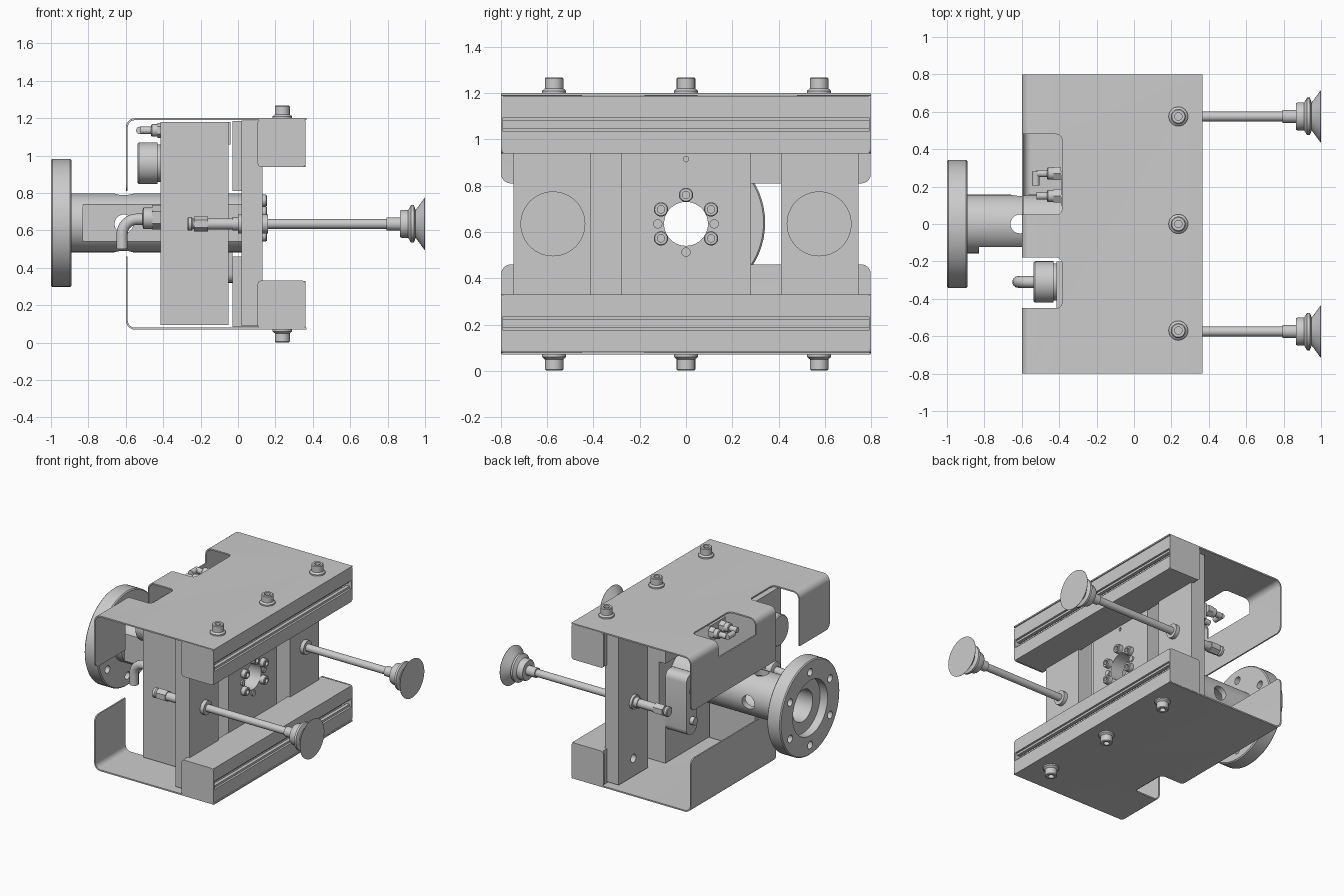
import bpy, bmesh, math
from mathutils import Vector

if "Cube" in bpy.data.objects:
    bpy.data.objects.remove(bpy.data.objects["Cube"])

ZC = 0.635  # mid height of the gripper


def finish(bm, name, smooth=True):
    bmesh.ops.recalc_face_normals(bm, faces=bm.faces[:])
    me = bpy.data.meshes.new(name)
    bm.to_mesh(me)
    bm.free()
    ob = bpy.data.objects.new(name, me)
    bpy.context.collection.objects.link(ob)
    if smooth:
        shade(ob)
    return ob


def shade(ob):
    bpy.ops.object.select_all(action='DESELECT')
    ob.select_set(True)
    bpy.context.view_layer.objects.active = ob
    bpy.ops.object.shade_smooth_by_angle(angle=math.radians(35))


def box(name, x, y, z, round_axis=None, r=0.03):
    bm = bmesh.new()
    bmesh.ops.create_cube(bm, size=1)
    for v in bm.verts:
        v.co = [(a[0] + a[1]) / 2 + c * abs(a[1] - a[0]) for c, a in zip(v.co, (x, y, z))]
    if round_axis is not None:
        es = [e for e in bm.edges
              if abs((e.verts[0].co - e.verts[1].co).normalized()[round_axis]) > 0.9]
        bmesh.ops.bevel(bm, geom=es, offset=r, segments=5, affect='EDGES', profile=0.5)
    return finish(bm, name)


def lathe(name, profile, origin, axis, n=40, closed=False):
    """Turn (distance, radius) points around an axis."""
    q = Vector((0, 0, 1)).rotation_difference(Vector(axis))
    bm = bmesh.new()
    rings = []
    for t, r in profile:
        rings.append([bm.verts.new(q @ Vector((r * math.cos(2 * math.pi * i / n),
                                               r * math.sin(2 * math.pi * i / n), t)) + Vector(origin))
                      for i in range(n)])
    pairs = list(zip(rings, rings[1:])) + ([(rings[-1], rings[0])] if closed else [])
    for a, b in pairs:
        for i in range(n):
            j = (i + 1) % n
            bm.faces.new((a[i], a[j], b[j], b[i]))
    if not closed:
        bm.faces.new(rings[0])
        bm.faces.new(rings[-1])
    return finish(bm, name)


def cyl(name, origin, axis, length, r, n=32):
    return lathe(name, [(0, r), (length, r)], origin, axis, n)


def extrude_y(bm, pts, y0, y1):
    a = [bm.verts.new((x, y0, z)) for x, z in pts]
    b = [bm.verts.new((x, y1, z)) for x, z in pts]
    bm.faces.new(a)
    bm.faces.new(b)
    for i in range(len(pts)):
        j = (i + 1) % len(pts)
        bm.faces.new((a[i], a[j], b[j], b[i]))


def cut(ob, cutters):
    for c in cutters:
        m = ob.modifiers.new("cut", 'BOOLEAN')
        m.operation, m.solver, m.object = 'DIFFERENCE', 'EXACT', c
        bpy.context.view_layer.objects.active = ob
        bpy.ops.object.modifier_apply(modifier=m.name)
        bpy.data.objects.remove(c, do_unlink=True)
    shade(ob)


X = (1, 0, 0)

# Robot flange and tube, with bolt holes, milled flat and cross holes
tube = lathe("flange_tube", [(-1, .2), (-1, .335), (-.993, .342), (-.897, .342), (-.89, .335), (-.89, .157),
                             (.02, .157), (.02, .115), (-.94, .115), (-.94, .2)],
             (0, 0, ZC + .005), X, 64, True)
holes = [cyl("cutter", (-1.1, .265 * math.cos(a), ZC + .265 * math.sin(a)), X, .4, .027, 20)
         for a in [math.pi / 3 * k + math.pi / 6 for k in range(6)]]
holes += [box("cutter", (-.83, .1), (-.4, -.122), (.3, 1)),
          cyl("cutter", (-.61, 0, 0), (0, 0, 1), 1.2, .05),
          cyl("cutter", (-.61, -.5, ZC), (0, 1, 0), 1, .05)]
cut(tube, holes)

# Upper and lower halves: bent cover, slotted beam, end tabs, screws
for s, side in ((1, "upper"), (-1, "lower")):
    def Z(d):
        return ZC + s * d
    t, r, top = .01, .05, .565
    arc = [(math.cos(a), math.sin(a)) for a in [math.pi / 2 + math.pi / 12 * k for k in range(7)]]
    outer = [(-.6 + r + r * c, top - r + r * d) for c, d in arc]
    inner = [(-.6 + r + (r - t) * c, top - r + (r - t) * d) for c, d in arc]
    pts = [(.365, top)] + outer + [(-.6, .175), (-.6 + t, .175)] + inner[::-1] + [(.365, top - t)]
    bm = bmesh.new()
    extrude_y(bm, [(x, Z(d)) for x, d in pts], -.798, .798)
    corner = [e for e in bm.edges if e.calc_length() < .1
              and all(abs(v.co.z - Z(.175)) < 1e-4 for v in e.verts)]
    bmesh.ops.bevel(bm, geom=corner, offset=.04, segments=5, affect='EDGES', profile=0.5)
    cover = finish(bm, side + "_cover")
    notches = [box("cutter", (-.75, -.385), (-.45, -.18), sorted((Z(.05), Z(.7))), 2)]
    if s > 0:
        notches.append(box("cutter", (-.75, -.385), (.05, .48), (Z(.45), Z(.7)), 2))
    cut(cover, notches)

    c = .43
    prof = [(.115, .305), (.36, .305), (.36, c - .03), (.345, c - .03), (.345, c - .015), (.32, c - .015),
            (.32, c - .05), (.28, c - .05), (.28, c + .05), (.32, c + .05), (.32, c + .015), (.345, c + .015),
            (.345, c + .03), (.36, c + .03), (.36, .553), (.115, .553)]
    bm = bmesh.new()
    extrude_y(bm, [(x, Z(d)) for x, d in prof], -.79, .79)
    finish(bm, side + "_beam", False)
    for y in (-.8, .79):
        box(side + "_end_tab", (.105, .362), (y, y + .01), (Z(.303), Z(.56)), 1, .02)
    for y in (-.57, 0, .575):
        lathe(side + "_screw", [(.56, .052), (.575, .052), (.585, .04), (.628, .04), (.633, .035),
                                (.633, .02), (.605, .02)], (.237, y, ZC), (0, 0, s), 24)
    box(side + "_mount_bracket", (-.03, .02), (-.28, .28), (Z(.175), Z(.55)))

# Centre mounting plate with bore and bolt ring
plate = box("centre_plate", (.02, .12), (-.28, .28), (.085, 1.185))
cut(plate, [cyl("cutter", (-.1, 0, ZC), X, .4, .095, 40),
            cyl("cutter", (-.1, 0, .915), X, .4, .012, 16)])
for deg in (90, 30, 150, -30, -150):
    a = math.radians(deg)
    lathe("ring_bolt", [(.12, .031), (.15, .031), (.155, .027), (.155, .016), (.135, .016)],
          (0, .125 * math.cos(a), ZC + .125 * math.sin(a)), X, 20)
for deg in (0, 180, -90):
    a = math.radians(deg)
    cyl("ring_pin", (.11, .122 * math.cos(a), ZC + .122 * math.sin(a)), X, .02, .02, 16)

# Outer uprights, each with suction cup, rod and rear hose fitting
for s in (-1, 1):
    up = box("outer_upright", (.02, .132), sorted((s * .41, s * .745)), (.09, 1.187))
    cut(up, [cyl("cutter", (-.1, s * .575, .22), X, .3, .03, 20)])
    o = (0, s * .575, ZC)
    cyl("rod_collar", o, X, .16, .05)
    cyl("suction_rod", o, X, .82, .026, 24)
    lathe("suction_cup", [(.795, .035), (.865, .035), (.865, .07), (.875, .075), (.91, .075), (.925, .1),
                          (.94, .1), (.95, .075), (.958, .085), (.998, .14), (1, .14)], o, X, 48)
    lathe("rod_stem", [(-.16, .03), (-.03, .03), (-.03, .036), (.02, .036)], o, X, 24)
    lathe("rod_hex_fitting", [(-.235, .04), (-.16, .04)], o, X, 6)
    lathe("rod_hose_port", [(-.27, .03), (-.265, .036), (-.248, .036), (-.24, .028), (-.23, .028)], o, X, 24)

# Vacuum unit with gauge and elbow outlet
box("vacuum_unit", (-.415, -.05), (-.5, -.2), (.095, 1.18))
lathe("gauge", [(-.537, .104), (-.53, .111), (-.43, .111), (-.43, .1), (-.41, .1)], (0, -.31, .96), X, 48)
lathe("elbow_nut", [(-.46, .065), (-.41, .065)], (0, -.31, .67), X, 6)
lathe("elbow_socket", [(-.51, .045), (-.505, .058), (-.455, .058)], (0, -.31, .665), X, 32)
R = .08
path = [(-.44, .66)] + [(-.54 - R * math.sin(a), .66 - R + R * math.cos(a))
                        for a in [math.pi / 12 * k for k in range(7)]] + [(-.62, .5)]
cu = bpy.data.curves.new("outlet_elbow", 'CURVE')
cu.dimensions, cu.bevel_depth, cu.bevel_resolution, cu.use_fill_caps = '3D', .031, 5, True
sp = cu.splines.new('POLY')
sp.points.add(len(path) - 1)
for p, (x, z) in zip(sp.points, path):
    p.co = (x, -.31, z, 1)
    p.radius = 1
sp.use_smooth = True
bpy.context.collection.objects.link(bpy.data.objects.new("outlet_elbow", cu))

# Small valve block with two hose fittings
box("valve_block", (-.39, -.04), (.1, .28), (1.06, 1.18))
for y, hooked in ((.15, False), (.27, True)):
    lathe("valve_nut", [(-.43, .04), (-.39, .04)], (0, y, 1.135), X, 6)
    lathe("valve_port", [(-.465, .028), (-.46, .033), (-.43, .033)], (0, y, 1.135), X, 20)
    cyl("valve_hose", (-.52, y, 1.135), X, .07, .02, 16)
    if hooked:
        cyl("valve_hose_hook", (-.525, y + .01, 1.135), (0, -1, 0), .075, .02, 16)

# Side bracket beside the tube
box("side_bracket", (-.2, -.03), (.16, .28), (.32, .76), 0, .05)
for z in (.42, .64):
    cyl("bracket_screw", (-.23, .22, z), X, .05, .028, 20)
